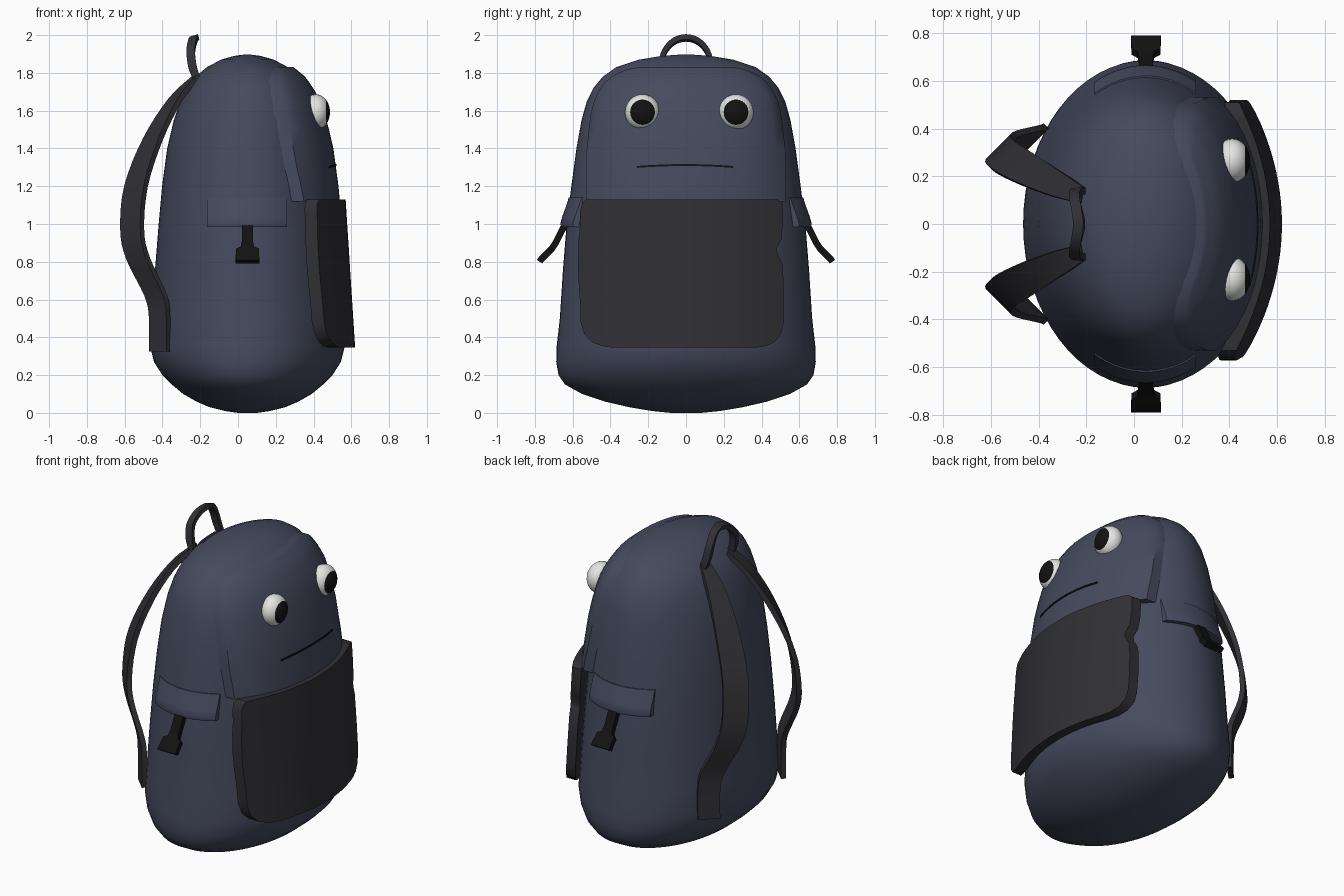
import bpy, bmesh, math
from mathutils import Vector as V

if "Cube" in bpy.data.objects:
    bpy.data.objects.remove(bpy.data.objects["Cube"])

def mat(name, col):
    m = bpy.data.materials.new(name)
    m.diffuse_color = (*col, 1)
    m.use_nodes = True
    m.node_tree.nodes["Principled BSDF"].inputs["Base Color"].default_value = m.diffuse_color
    return m

NAVY = mat("navy fabric", (0.060, 0.070, 0.112))
CHAR = mat("charcoal fabric", (0.030, 0.030, 0.036))
BLACK = mat("black", (0.006, 0.006, 0.006))
WHITE = mat("eye white", (0.78, 0.78, 0.76))

def finish(name, bm, mats, angle=40):
    bmesh.ops.recalc_face_normals(bm, faces=bm.faces)
    me = bpy.data.meshes.new(name)
    bm.to_mesh(me)
    bm.free()
    for m in mats:
        me.materials.append(m)
    me.shade_smooth()
    me.set_sharp_from_angle(angle=math.radians(angle))
    ob = bpy.data.objects.new(name, me)
    bpy.context.collection.objects.link(ob)
    return ob

def loft(name, rings, m, angle=40):
    """Skin closed rings of equal length and cap both ends."""
    bm = bmesh.new()
    vs = [[bm.verts.new(p) for p in r] for r in rings]
    n = len(vs[0])
    for a, b in zip(vs, vs[1:]):
        for j in range(n):
            k = (j + 1) % n
            bm.faces.new((a[j], a[k], b[k], b[j]))
    bm.faces.new(vs[0])
    bm.faces.new(vs[-1])
    return finish(name, bm, [m], angle)

def lerp_table(t, z):
    """Linear lookup in rows sorted by their first value."""
    for a, b in zip(t, t[1:]):
        if z <= b[0]:
            f = max(0, (z - a[0]) / (b[0] - a[0]))
            return [p + (q - p) * f for p, q in zip(a[1:], b[1:])]
    return t[-1][1:]

# body: z, half depth in x, half width in y
CX = 0.05
BODY = [(0, .05, .08), (.01, .12, .18), (.03, .20, .30), (.06, .27, .43), (.1, .34, .55),
        (.15, .40, .64), (.2, .45, .675), (.27, .495, .687), (.35, .515, .685), (.5, .507, .668),
        (.75, .49, .652), (1, .47, .632), (1.2, .452, .607), (1.4, .425, .58), (1.55, .39, .553),
        (1.65, .355, .525), (1.72, .32, .49), (1.78, .275, .44), (1.83, .215, .37),
        (1.87, .14, .25), (1.89, .07, .13), (1.897, .015, .03)]
N = 64
loft("backpack_body", [[(CX + rx * math.cos(2 * math.pi * i / N), ry * math.sin(2 * math.pi * i / N), z)
                        for i in range(N)] for z, rx, ry in BODY], NAVY, 60)

def body_x(y, z):
    rx, ry = lerp_table(BODY, z)
    return CX + rx * math.sqrt(max(0, 1 - (y / ry) ** 2))

def body_y(x, z):
    rx, ry = lerp_table(BODY, z)
    return ry * math.sqrt(max(0, 1 - ((x - CX) / rx) ** 2))

def slab(name, outline, surf, thick, m, n=20):
    """Curved plate facing +x. Outline rows are z, left y, right y."""
    rings = []
    for z, yl, yr in outline:
        ys = [yl + (yr - yl) * i / n for i in range(n + 1)]
        rings.append([(surf(y, z), y, z) for y in ys] +
                     [(surf(y, z) - thick, y, z) for y in reversed(ys)])
    return loft(name, rings, m)

# raised face panel
def panel_x(y, z):
    return body_x(y, z) + 0.03 + 0.12 * y * y

PANEL = [(1.12, .53), (1.2, .53), (1.3, .53), (1.4, .525), (1.5, .515), (1.58, .505), (1.65, .487),
         (1.70, .465), (1.75, .43), (1.78, .395), (1.80, .36), (1.82, .31), (1.832, .24)]
slab("face_panel", [(z, -w, w) for z, w in PANEL], panel_x, 0.07, NAVY)

# front pocket, with a small notch in one edge
POCKET = [(.345, -.38, .36), (.352, -.44, .42), (.375, -.50, .47), (.42, -.54, .505), (.48, -.558, .518),
          (.6, -.562, .52), (.72, -.57, .515), (.79, -.572, .51), (.84, -.57, .485), (.87, -.57, .48),
          (.92, -.568, .505), (1.0, -.56, .512), (1.07, -.56, .512), (1.11, -.55, .51), (1.13, -.53, .485)]
slab("front_pocket", POCKET, lambda y, z: 0.62 - 0.064 * (z - .35) - 0.5 * y * y, 0.065, CHAR)

# mouth line
mouth = []
for i in range(17):
    y = -.26 + .51 * i / 16
    z = 1.312 - .010 * ((y + .005) / .255) ** 2
    x = panel_x(y, z)
    mouth.append([(x + dx, y, z + dz) for dx, dz in ((-.003, -.005), (.005, -.005), (.005, .005), (-.003, .005))])
loft("mouth", mouth, BLACK)

# eyes: flattened balls whose +x cap is the pupil
for name, y in (("left_eye", -.23), ("right_eye", .265)):
    bm = bmesh.new()
    bmesh.ops.create_uvsphere(bm, u_segments=24, v_segments=16, radius=1)
    for f in bm.faces:
        f.material_index = int(f.calc_center_median().z > 0.70)
    for v in bm.verts:
        a, b, c = v.co
        v.co = (.412 + .075 * c, y + .093 * a, 1.592 + .095 * b)
    finish(name, bm, [WHITE, BLACK], 80)

def smooth_path(pts, steps=4):
    """Catmull-Rom samples through rows of numbers."""
    p = [pts[0]] + pts + [pts[-1]]
    out = []
    for a, b, c, d in zip(p, p[1:], p[2:], p[3:]):
        for s in range(steps):
            t = s / steps
            out.append([.5 * (2 * q + (r - o) * t + (2 * o - 5 * q + 4 * r - e) * t * t
                              + (3 * q - o - 3 * r + e) * t ** 3) for o, q, r, e in zip(a, b, c, d)])
    return out + [list(pts[-1])]

def band(name, pts, wdir, thick, m, flip=1):
    """Flat strap along rows of x, y, z, width."""
    rings = []
    for i, r in enumerate(pts):
        a, b = V(pts[max(i - 1, 0)][:3]), V(pts[min(i + 1, len(pts) - 1)][:3])
        w = V(wdir(i / (len(pts) - 1))).normalized()
        nrm = (b - a).cross(w).normalized() * thick / 2
        w *= r[3] / 2
        c = V(r[:3])
        ring = [c - w - nrm, c + w - nrm, c + w + nrm, c - w + nrm]
        rings.append([(p.x, p.y * flip, p.z) for p in ring])
    return loft(name, rings, m)

STRAP = [(-.215, .12, 1.78, .07), (-.33, .17, 1.66, .11), (-.45, .23, 1.45, .14), (-.54, .28, 1.2, .15),
         (-.56, .31, .97, .15), (-.53, .33, .82, .15), (-.435, .355, .62, .14), (-.415, .365, .5, .13),
         (-.415, .365, .325, .13)]
TAB = [(.05, .625, 1.02, .06), (.05, .655, .97, .06), (.05, .69, .90, .06), (.05, .71, .87, .07),
       (.05, .722, .858, .12), (.05, .765, .815, .125), (.05, .775, .80, .125)]

for side, s in (("left", -1), ("right", 1)):
    # shoulder strap
    band(side + "_shoulder_strap", smooth_path(STRAP),
         lambda t: (.2 + .6 * min(1, t * 2.5), .8, 0), .03, CHAR, s)
    # side flap, standing off the body toward its lower edge
    rings = []
    for z, off in ((.985, .028), (1.0, .034), (1.04, .028), (1.09, .016), (1.14, .006)):
        xs = [-.165 + .425 * i / 16 for i in range(17)]
        rings.append([(x, s * (body_y(x, z) + off), z) for x in xs] +
                     [(x, s * (body_y(x, z) - .02), z) for x in reversed(xs)])
    loft(side + "_side_flap", rings, NAVY)
    # hanging side tab with wider end
    band(side + "_side_tab", TAB, lambda t: (1, 0, 0), .035, BLACK, s)

# carry handle
HANDLE = [(-.215, -.14, 1.76, .04), (-.24, -.135, 1.83, .045), (-.25, -.115, 1.91, .045),
          (-.24, -.065, 1.966, .045), (-.23, 0, 1.985, .045)]
HANDLE += [(x, -y, z, w) for x, y, z, w in reversed(HANDLE[:-1])]
band("carry_handle", smooth_path(HANDLE), lambda t: (1, 0, .3 * math.sin(math.pi * t)), .028, CHAR)
